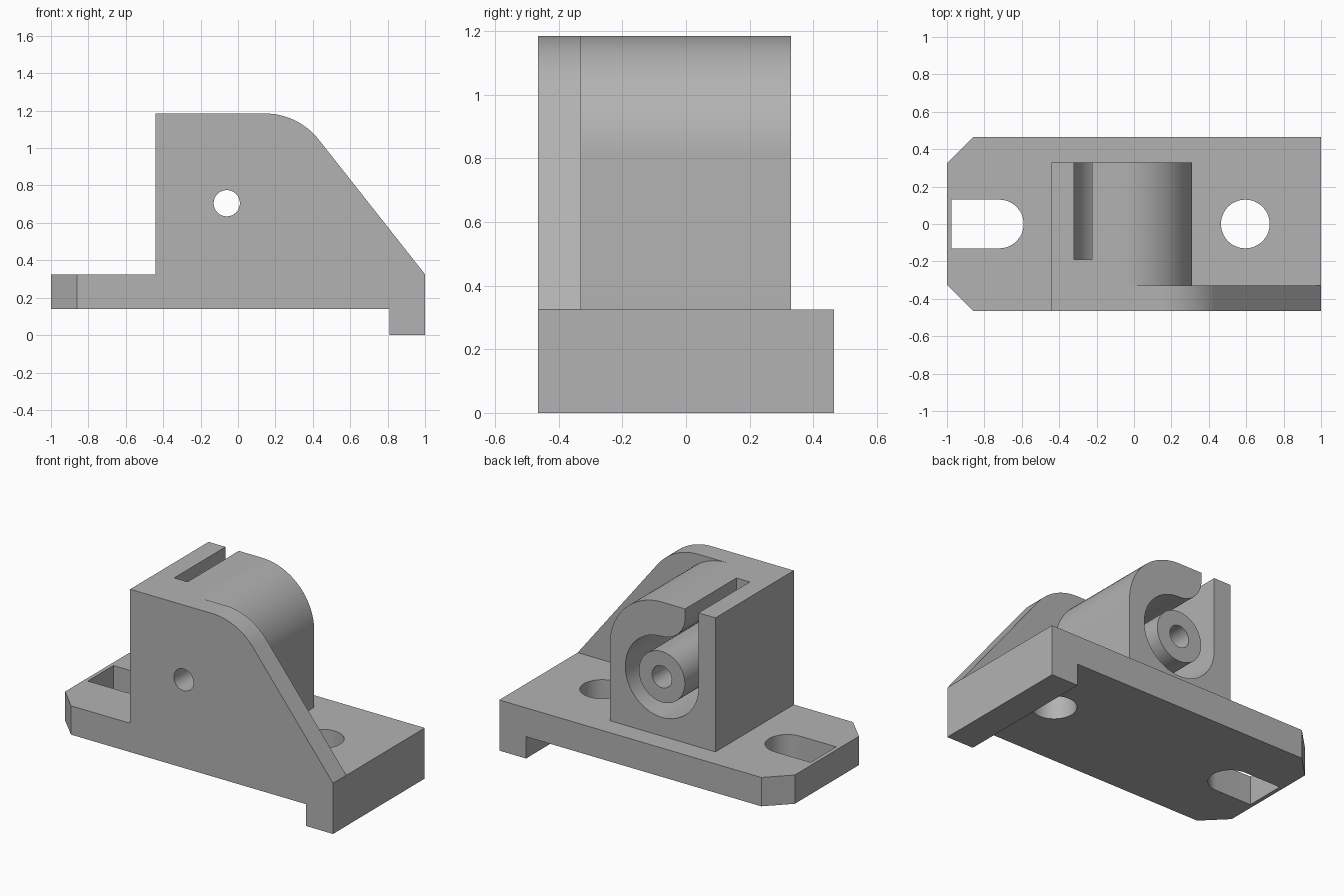
import bpy, bmesh, math
from mathutils import Vector

if "Cube" in bpy.data.objects:
    bpy.data.objects.remove(bpy.data.objects["Cube"], do_unlink=True)

grey = bpy.data.materials.new("plain grey")
grey.use_nodes = True
colour = (0.45, 0.45, 0.45, 1)
grey.diffuse_color = colour
grey.node_tree.nodes["Principled BSDF"].inputs["Base Color"].default_value = colour


def arc(cx, cy, r, start, end, steps=24):
    """Points along an arc, angles in degrees."""
    angles = [math.radians(start + (end - start) * i / steps) for i in range(steps + 1)]
    return [(cx + r * math.cos(a), cy + r * math.sin(a)) for a in angles]


def circle(cx, cy, r):
    return arc(cx, cy, r, 0, 360, 64)[:-1]


def extrude(name, outline, axis, low, high):
    """Solid from a flat outline: (x, y) along z, or (x, z) along y."""
    place = (lambda p: (p[0], p[1], low)) if axis == "z" else (lambda p: (p[0], low, p[1]))
    bm = bmesh.new()
    face = bm.faces.new([bm.verts.new(place(p)) for p in outline])
    grown = bmesh.ops.extrude_face_region(bm, geom=[face])["geom"]
    step = Vector((0, 0, high - low) if axis == "z" else (0, high - low, 0))
    bmesh.ops.translate(bm, vec=step, verts=[v for v in grown if isinstance(v, bmesh.types.BMVert)])
    bmesh.ops.recalc_face_normals(bm, faces=bm.faces)
    mesh = bpy.data.meshes.new(name)
    bm.to_mesh(mesh)
    bm.free()
    mesh.materials.append(grey)
    obj = bpy.data.objects.new(name, mesh)
    bpy.context.scene.collection.objects.link(obj)
    return obj


def combine(target, other, operation):
    """Join or cut with another solid, then drop that solid."""
    other.hide_render = True
    mod = target.modifiers.new(operation, "BOOLEAN")
    mod.operation, mod.solver, mod.object = operation, "EXACT", other
    bpy.context.view_layer.objects.active = target
    bpy.ops.object.modifier_apply(modifier=mod.name)
    bpy.data.objects.remove(other, do_unlink=True)


W, FLOOR, DECK, TOP = 0.465, 0.14, 0.325, 1.185   # half depth and levels
WALL, BACK, POCKET = -0.33, 0.33, -0.19           # depth positions in y
BX, BZ = -0.06, 0.705                             # bore axis

# Base plate with two chamfered corners
body = extrude("bracket_body", [(1, -W), (1, W), (-0.86, W), (-1, W - 0.14),
                                (-1, 0.14 - W), (-0.86, -W)], "z", FLOOR, DECK)

# Lip under the right end
combine(body, extrude("lip", [(0.81, -W), (1, -W), (1, W), (0.81, W)], "z", 0, 0.2), "UNION")

# Sloping front gusset
tilt = 90 - math.degrees(math.atan2(TOP - DECK, 0.679))
gusset = [(-0.44, 0.2), (-0.44, TOP)] + arc(0.142, TOP - 0.37, 0.37, 90, tilt) + [(1, DECK), (1, 0.2)]
combine(body, extrude("gusset", gusset, "y", -W, WALL), "UNION")

# Housing block with a rounded shoulder
block = [(-0.44, 0.2), (-0.44, TOP)] + arc(BX, TOP - 0.37, 0.37, 90, 0) + [(0.31, 0.2)]
combine(body, extrude("housing", block, "y", WALL - 0.05, BACK), "UNION")

# Round pocket, open at the top through a slot beside a curved nose
R, N = 0.26, 0.165
pocket = ([(BX - R, TOP + 0.1)] + arc(BX, BZ, R, 180, 450, 48)
          + arc(BX, BZ + R + N, N, 270, 180)[1:] + [(BX - N, TOP + 0.1)])
combine(body, extrude("pocket_cutter", pocket, "y", POCKET, BACK + 0.1), "DIFFERENCE")

# Post in the pocket, and the bore through everything
combine(body, extrude("post", circle(BX, BZ, 0.163), "y", POCKET - 0.05, BACK), "UNION")
combine(body, extrude("bore_cutter", circle(BX, BZ, 0.07), "y", -1, 1), "DIFFERENCE")

# Mounting hole and slot in the plate
combine(body, extrude("hole_cutter", circle(0.595, 0, 0.13), "z", -0.1, 0.5), "DIFFERENCE")
slot = [(-0.975, 0.13), (-0.975, -0.13)] + arc(-0.72, 0, 0.13, -90, 90)
combine(body, extrude("slot_cutter", slot, "z", -0.1, 0.5), "DIFFERENCE")

# Merge flush faces and smooth the curved walls
bm = bmesh.new()
bm.from_mesh(body.data)
bmesh.ops.remove_doubles(bm, verts=bm.verts, dist=0.0001)
bmesh.ops.dissolve_limit(bm, angle_limit=math.radians(0.5), verts=bm.verts, edges=bm.edges)
bm.to_mesh(body.data)
bm.free()
bpy.ops.object.select_all(action="DESELECT")
body.select_set(True)
bpy.context.view_layer.objects.active = body
bpy.ops.object.shade_smooth_by_angle(angle=math.radians(25))
